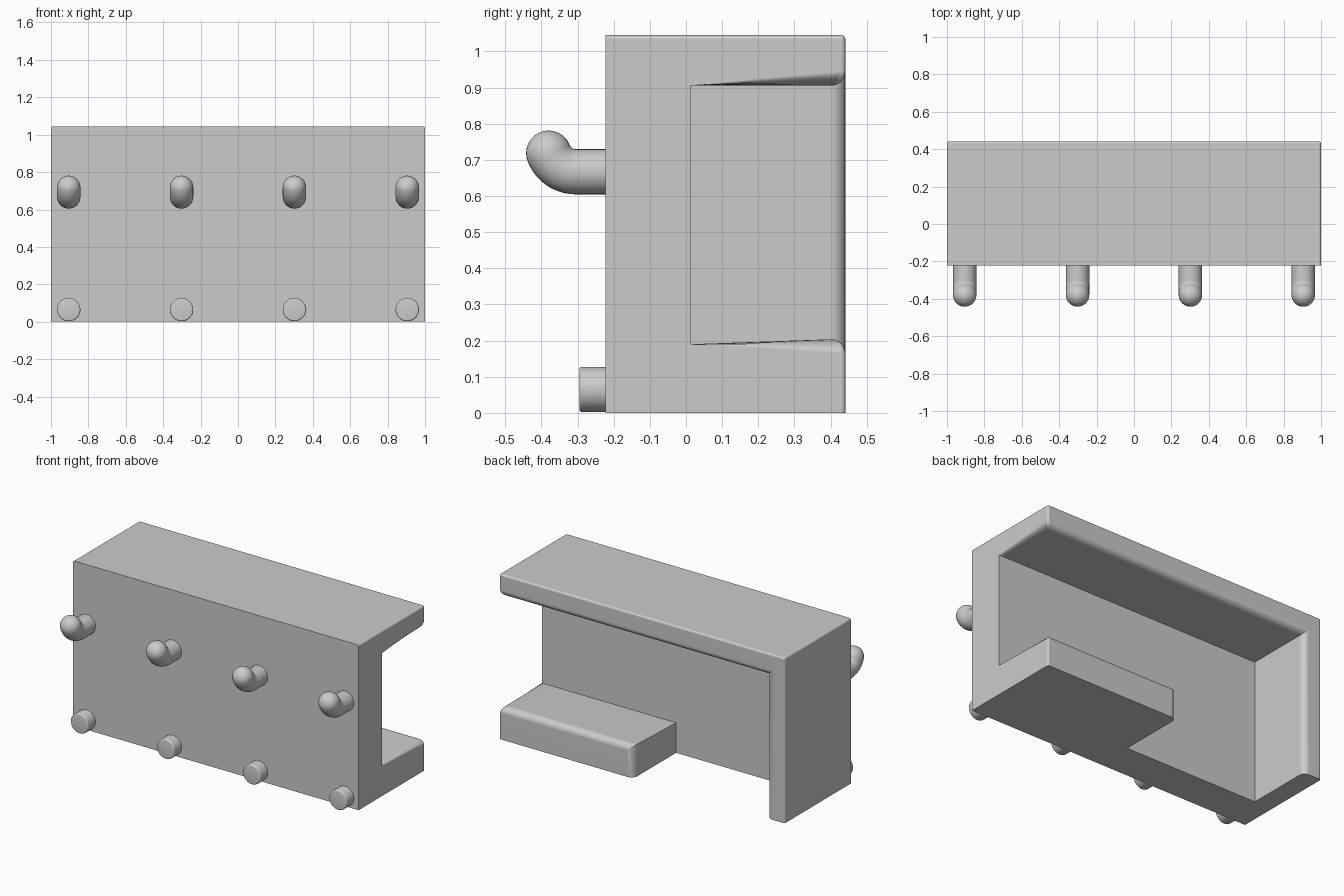
import bpy
import bmesh
from math import sin, cos, pi, radians

if "Cube" in bpy.data.objects:
    bpy.data.objects.remove(bpy.data.objects["Cube"])

# Single grey plastic colour
grey = bpy.data.materials.new("grey_plastic")
grey.use_nodes = True
grey.diffuse_color = (0.6, 0.6, 0.6, 1)
grey.node_tree.nodes["Principled BSDF"].inputs["Base Color"].default_value = (0.6, 0.6, 0.6, 1)

FRONT, RECESS, BACK, TOP = -0.222, 0.013, 0.441, 1.045
WALL, LEDGE_END, LEDGE, FLANGE = -0.875, 0.06, 0.2, 0.905


def make_object(name, bm):
    bmesh.ops.recalc_face_normals(bm, faces=bm.faces[:])
    mesh = bpy.data.meshes.new(name)
    bm.to_mesh(mesh)
    bm.free()
    mesh.materials.append(grey)
    obj = bpy.data.objects.new(name, mesh)
    bpy.context.collection.objects.link(obj)
    return obj


def activate(obj):
    bpy.ops.object.select_all(action="DESELECT")
    obj.select_set(True)
    bpy.context.view_layer.objects.active = obj


def prism(name, outline, y0, y1):
    """Extrude an x-z outline along y."""
    bm = bmesh.new()
    face = bm.faces.new([bm.verts.new((x, y0, z)) for x, z in outline])
    new = bmesh.ops.extrude_face_region(bm, geom=[face])["geom"]
    verts = [v for v in new if isinstance(v, bmesh.types.BMVert)]
    bmesh.ops.translate(bm, verts=verts, vec=(0, y1 - y0, 0))
    return make_object(name, bm)


def sweep(name, x, stations, sides=32):
    """Skin round rings placed at (y, z, upward tilt, radius), capped at the end."""
    bm = bmesh.new()
    rings = []
    for y, z, tilt, r in stations:
        ring = []
        for i in range(sides):
            t = 2 * pi * i / sides
            n = r * sin(t)
            ring.append(bm.verts.new((x + r * cos(t), y + n * sin(tilt), z + n * cos(tilt))))
        rings.append(ring)
    for a, b in zip(rings, rings[1:]):
        for i in range(sides):
            j = (i + 1) % sides
            bm.faces.new((a[i], a[j], b[j], b[i]))
    bm.faces.new(rings[-1])
    obj = make_object(name, bm)
    activate(obj)
    bpy.ops.object.shade_smooth_by_angle(angle=radians(30))
    return obj


# Body block with the rear opening cut out around the ledge
body = prism("body", [(-1, 0), (1, 0), (1, TOP), (-1, TOP)], FRONT, BACK)
cutter = prism("opening_cutter", [
    (WALL, -0.1), (LEDGE_END, -0.1), (LEDGE_END, LEDGE),
    (1.1, LEDGE), (1.1, FLANGE), (WALL, FLANGE)], RECESS, 0.6)
cutter.hide_render = True
activate(body)
cut = body.modifiers.new("opening", "BOOLEAN")
cut.object = cutter
cut.operation = "DIFFERENCE"
cut.solver = "EXACT"
bpy.ops.object.modifier_apply(modifier=cut.name)
bpy.data.objects.remove(cutter)


def near(a, b):
    return abs(a - b) < 0.002


# Soft rims around the opening, fine rounding on the outside
bm = bmesh.new()
bm.from_mesh(body.data)
weight = bm.edges.layers.float.new("bevel_weight_edge")
for e in bm.edges:
    p, q = (v.co for v in e.verts)

    def on(axis, value):
        return near(p[axis], value) and near(q[axis], value)

    rim = on(2, FLANGE) or on(2, LEDGE) or on(0, WALL) or on(0, LEDGE_END)
    back, end = on(1, BACK), on(0, 1) or on(0, -1)
    if rim and (back or end):
        e[weight] = 1.0
    elif not on(2, 0) and ((back and (end or on(2, TOP))) or (end and on(2, TOP))):
        e[weight] = 0.3
# Slight slope on the ledge top
for v in bm.verts:
    if near(v.co.z, LEDGE):
        v.co.z = 0.205 if v.co.y > 0.2 else 0.19
bm.to_mesh(body.data)
bm.free()

bevel = body.modifiers.new("rounding", "BEVEL")
bevel.limit_method = "WEIGHT"
bevel.width = 0.04
bevel.segments = 6
bpy.ops.object.modifier_apply(modifier=bevel.name)
bpy.ops.object.shade_smooth_by_angle(angle=radians(30))
normals = body.modifiers.new("flat_panels", "WEIGHTED_NORMAL")
normals.keep_sharp = True

# Upturned hook: straight shank, bend, round tip
R, BEND, CY, CZ, TILT = 0.0625, 0.08, -0.305, 0.747, radians(69)
hook = [(FRONT, CZ - BEND, 0, R)]
for i in range(13):
    a = TILT * i / 12
    hook.append((CY - BEND * sin(a), CZ - BEND * cos(a), a, R))
ty, tz = hook[-1][:2]
for i in range(1, 12):
    a = pi / 2 * i / 12
    d = R * sin(a)
    hook.append((ty - d * cos(TILT), tz + d * sin(TILT), TILT, R * cos(a)))
hook.append((ty - R * cos(TILT), tz + R * sin(TILT), TILT, 0.001))

# Short round peg with a softened rim
PEG_Z, PEG_Y, RIM = 0.065, -0.295, 0.008
peg = [(FRONT, PEG_Z, 0, R)]
for i in range(5):
    a = pi / 2 * i / 4
    peg.append((PEG_Y + RIM * (1 - sin(a)), PEG_Z, 0, R - RIM * (1 - cos(a))))

for i in range(4):
    x = -0.905 + i * 0.6033
    sweep(f"hook_{i + 1}", x, hook)
    sweep(f"peg_{i + 1}", x, peg)
